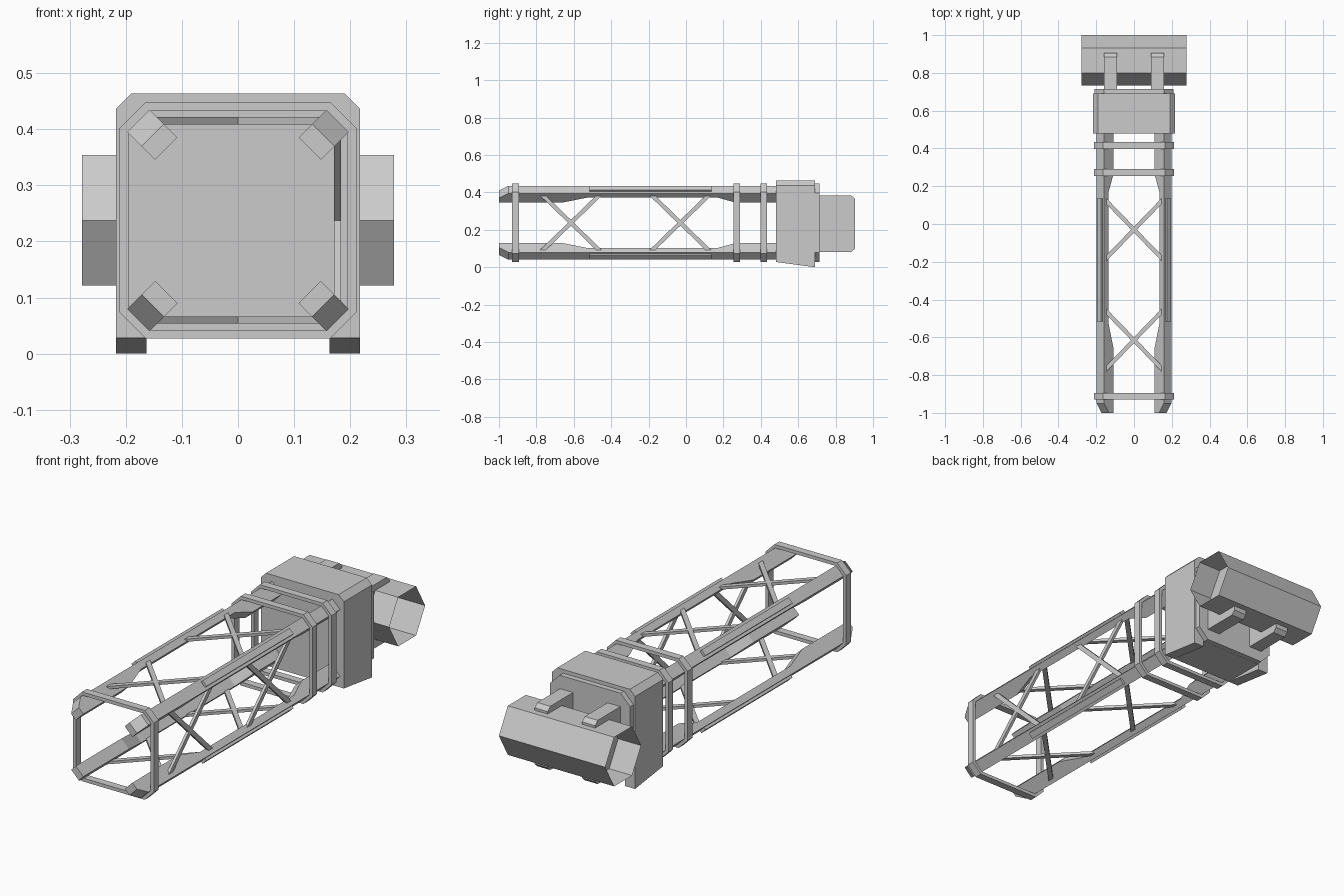
import bpy, bmesh
from math import radians, cos, sin, hypot
from mathutils import Matrix, Vector

if "Cube" in bpy.data.objects:
    bpy.data.objects.remove(bpy.data.objects["Cube"])

CZ = 0.2375  # height of the long axis


def make(name, verts, faces):
    me = bpy.data.meshes.new(name)
    bm = bmesh.new()
    vs = [bm.verts.new(v) for v in verts]
    for f in faces:
        bm.faces.new([vs[i] for i in f])
    bmesh.ops.recalc_face_normals(bm, faces=bm.faces)
    bm.to_mesh(me)
    bm.free()
    ob = bpy.data.objects.new(name, me)
    bpy.context.collection.objects.link(ob)
    return ob


def prism(name, profile, a, b, axis, mat=Matrix(), caps=True):
    """Extrude a profile from a to b: axis 'X' takes (y, z) points, 'Y' takes (x, z)."""
    n = len(profile)
    verts = []
    for t in (a, b):
        for u, w in profile:
            verts.append(mat @ (Vector((t, u, w)) if axis == 'X' else Vector((u, t, w))))
    faces = [(i, (i + 1) % n, n + (i + 1) % n, n + i) for i in range(n)]
    if caps:
        faces += [tuple(range(n)), tuple(range(n, 2 * n))]
    return make(name, verts, faces)


def octagon(h, c):
    """Square of half-size h with corners cut by c."""
    k = h - c
    return [(h, k), (k, h), (-k, h), (-h, k), (-h, -k), (-k, -h), (k, -h), (h, -k)]


def ring(name, y0, y1):
    outer, inner = octagon(0.211, 0.047), octagon(0.195, 0.040)
    verts = [(x, y, CZ + z) for y in (y0, y1) for p in (outer, inner) for x, z in p]
    faces = []
    for i in range(8):
        j = (i + 1) % 8
        faces += [(i, j, 8 + j, 8 + i), (16 + i, 16 + j, 24 + j, 24 + i),
                  (i, j, 16 + j, 16 + i), (8 + i, 8 + j, 24 + j, 24 + i)]
    make(name, verts, faces)


def around(deg):
    return Matrix.Translation((0, 0, CZ)) @ Matrix.Rotation(radians(deg), 4, 'Y')


def rect(y0, y1, z0, z1):
    return [(y0, z0), (y1, z0), (y1, z1), (y0, z1)]


# Corner longerons (deep at both ends, slim in the middle) with outer rails
R, DEEP, SLIM = 0.251, 0.181, 0.218
fin = [(-1, DEEP), (-0.66, DEEP), (-0.53, SLIM), (0.17, SLIM), (0.265, DEEP),
       (0.5, DEEP), (0.5, R), (-0.95, R), (-1, R - 0.036)]
for k in range(4):
    m = around(45 + 90 * k)
    prism(f"longeron_{k}", fin, -0.028, 0.028, 'X', m)
    prism(f"outer_rail_{k}", rect(-0.515, 0.135, R - 0.006, R + 0.012), -0.015, 0.015, 'X', m)

# Octagonal hoops
for k, y in enumerate((-0.912, 0.272, 0.415)):
    ring(f"hoop_{k}", y - 0.018, y + 0.018)

# Crossed braces on the top, right and bottom sides
DX, DY, W = 0.16, 0.165, 0.011
L = hypot(DX, DY)
for side, deg in (("top", 0), ("right", 90), ("bottom", 180)):
    for bay, yc in enumerate((-0.615, -0.03)):
        for s in (-1, 1):
            px, py = -s * DY / L * W, DX / L * W   # sideways offset
            ex, ey = DX, s * DY
            quad = [(ex + px, ey + py), (ex - px, ey - py), (-ex - px, -ey - py), (-ex + px, -ey + py)]
            verts = [around(deg) @ Vector((x, yc + y, z)) for z in (0.171, 0.184) for x, y in quad]
            faces = [(0, 1, 2, 3), (4, 5, 6, 7)] + [(i, (i + 1) % 4, 4 + (i + 1) % 4, 4 + i) for i in range(4)]
            make(f"{side}_brace_{bay}_{'a' if s < 0 else 'b'}", verts, faces)

# Rear housing with chamfered top corners
prism("rear_housing", [(-0.217, 0.028), (0.217, 0.028), (0.217, 0.437), (0.19, 0.464),
                       (-0.19, 0.464), (-0.217, 0.437)], 0.48, 0.69, 'Y')

# Wedge feet and tank brackets, one on each side
bracket = [(0.71, 0.082), (0.885, 0.082), (0.904, 0.1), (0.904, 0.365), (0.885, 0.383), (0.71, 0.383)]
for name, s in (("left", -1), ("right", 1)):
    prism(f"{name}_foot", [(0.48, 0.028), (0.69, 0.028), (0.69, 0.0)], s * 0.163, s * 0.217, 'X')
    prism(f"{name}_bracket", bracket, s * 0.09, s * 0.158, 'X')

# Octagonal back plate
prism("back_plate", octagon(0.209, 0.05), 0.69, 0.715, 'Y', Matrix.Translation((0, 0, CZ)))

# Open-ended six-sided tank lying across the rear
hexagon = [(0.866 + 0.134 * cos(radians(60 * i)), CZ + 0.134 * sin(radians(60 * i))) for i in range(6)]
prism("cross_tank", hexagon, -0.278, 0.278, 'X', caps=False)
